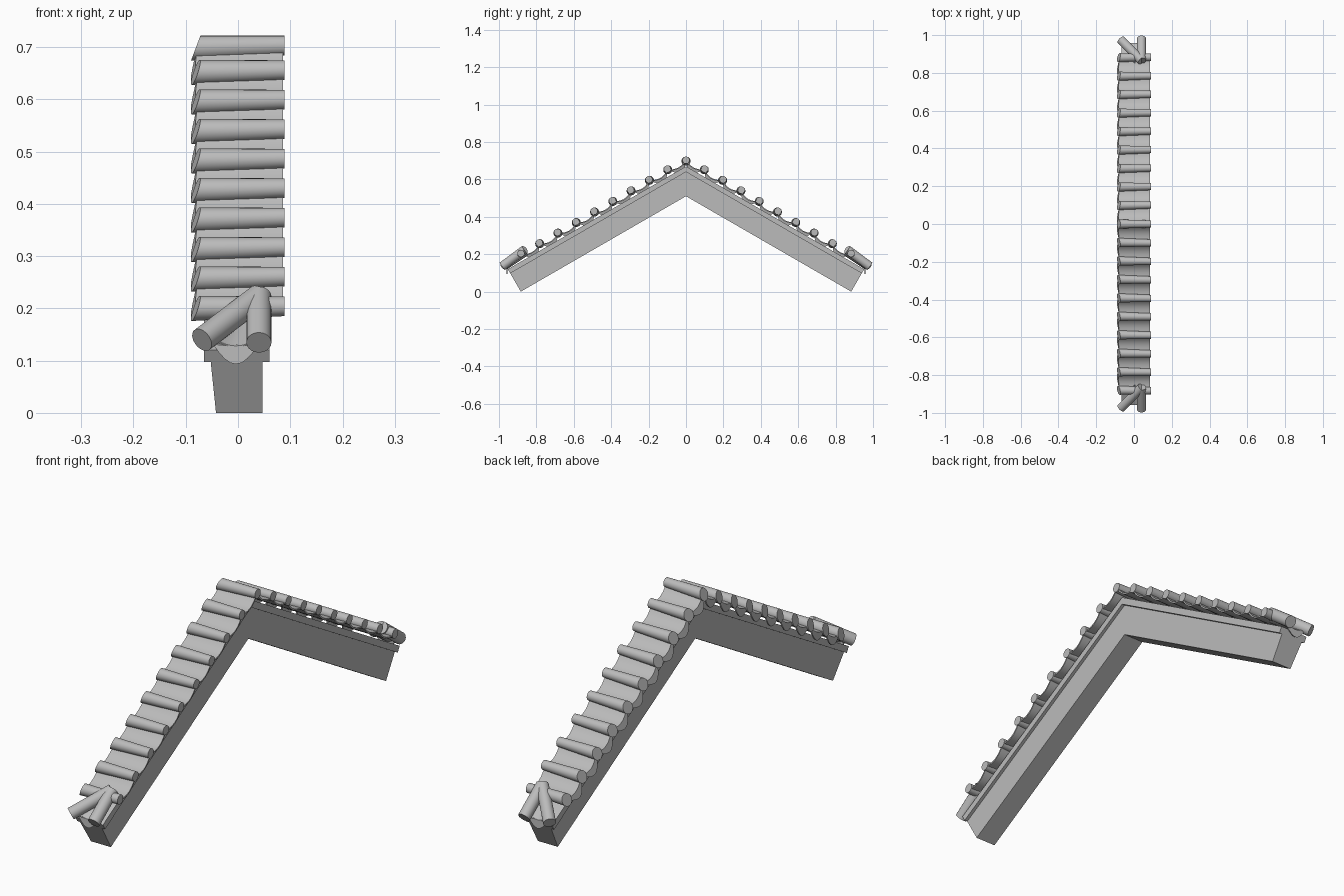
import bpy, bmesh, math
from mathutils import Vector

cube = bpy.data.objects.get("Cube")
if cube:
    bpy.data.objects.remove(cube, do_unlink=True)

C, S = math.cos(math.radians(30)), 0.5
RIDGE_Z = 0.708
PITCH = 0.0978 / C          # tile spacing along the slope
TILES = 9
R = 0.024                   # roll tile radius

grey = bpy.data.materials.new("clay grey")
grey.use_nodes = True
COLOUR = (0.5, 0.5, 0.5, 1)
grey.diffuse_color = COLOUR
grey.node_tree.nodes["Principled BSDF"].inputs["Base Color"].default_value = COLOUR


def slope(x, u, w):
    """x across, u down the slope, w out of the slope."""
    return Vector((x, u * C + w * S, RIDGE_Z - u * S + w * C))


def loft(name, rings, mirror=True):
    """Skin closed rings of points and cap both ends."""
    bm = bmesh.new()
    loops = [[bm.verts.new(p) for p in ring] for ring in rings]
    n = len(loops[0])
    for a, b in zip(loops, loops[1:]):
        for i in range(n):
            j = (i + 1) % n
            bm.faces.new((a[i], a[j], b[j], b[i]))
    bm.faces.new(loops[0])
    bm.faces.new(loops[-1])
    bmesh.ops.recalc_face_normals(bm, faces=bm.faces)
    mesh = bpy.data.meshes.new(name)
    bm.to_mesh(mesh)
    bm.free()
    mesh.materials.append(grey)
    ob = bpy.data.objects.new(name, mesh)
    bpy.context.collection.objects.link(ob)
    if mirror:
        m = ob.modifiers.new("other slope", "MIRROR")
        m.use_axis = (False, True, False)
        m.use_mirror_merge = False
    bpy.ops.object.select_all(action="DESELECT")
    ob.select_set(True)
    bpy.context.view_layer.objects.active = ob
    bpy.ops.object.shade_smooth_by_angle(angle=math.radians(35))
    return ob


def prism(name, profile, x0, x1, lean=0.0, lean_far=0.0):
    """Extrude a (u, w) profile across x; lean tilts the end faces with w."""
    return loft(name, [[slope(x0 + lean * w, u, w) for u, w in profile],
                       [slope(x1 + lean_far * w, u, w) for u, w in profile]])


def crescent(a, b, sag_top, sag_bottom, drop, n=10):
    """Closed outline between two hanging arcs from a to b."""
    def arc(sag, off):
        return [(a + (b - a) * i / n, off - sag * math.sin(math.pi * i / n))
                for i in range(n + 1)]
    return arc(sag_top, 0) + arc(sag_bottom, -drop)[::-1]


def circle(r, n=20):
    return [(r * math.cos(2 * math.pi * i / n), r * math.sin(2 * math.pi * i / n))
            for i in range(n)]


def roll_tile(name, place, mirror=True):
    """Tapered half-lap roll with a leaning face on the wide end."""
    narrow = 0.019
    wide_end = [place(-0.081 + 0.375 * w, u, w) for u, w in circle(R)]
    thin_end = [place(0.089, u, w + R - narrow) for u, w in circle(narrow)]
    return loft(name, [wide_end, thin_end], mirror)


def rod(name, a, b, r):
    """Round bar between two points."""
    q = (b - a).to_track_quat("Z", "Y")
    return loft(name, [[p + q @ Vector((x, y, 0)) for x, y in circle(r)] for p in (a, b)])


def bar(low, high, end):
    """Sloping bar profile, mitred on the ridge."""
    k = -S / C
    return [(k * low, low), (end, low), (end, high), (k * high, high)]


# Rafter wall and capping board
EAVE = 1.119
prism("gable_beam", bar(-0.1715, -0.059, EAVE), -0.0575, 0.047, lean=-0.09)
prism("capping_board", bar(-0.059, -0.033, EAVE), -0.065, 0.06)

# Ridge roll
roll_tile("ridge_roll", lambda x, u, w: Vector((x, u, 0.698 + w)), mirror=False)

# Roll tiles, pan tiles and drip faces down the slope
for i in range(TILES):
    u0, u1 = i * PITCH, (i + 1) * PITCH
    roll_tile("roll_tile_%d" % (i + 1),
              lambda x, u, w, c=u1: slope(x, c + u, w))
    prism("pan_tile_%d" % (i + 1), crescent(u0, u1, 0.018, 0.018, 0.006), -0.077, 0.086)
    prism("drip_face_%d" % (i + 1), crescent(u0, u1, 0.018, 0.046, 0.002),
          -0.076, -0.07, 0.3, 0.3)

# Forked corner rolls at each eave
fork = slope(0.04, 0.992, 0.012)
rod("straight_eave_roll", fork, slope(0.04, 1.138, -0.005), R)
rod("splayed_eave_roll", fork, slope(-0.069, 1.128, -0.005), R)

# Trough between the forked rolls, with its drip face
loft("eave_trough",
     [[slope(x, u, w - 0.005) for x, w in crescent(left, right, sag, sag, 0.006)]
      for left, right, u, sag in ((0.0, 0.045, 0.99, 0.012), (-0.058, 0.048, 1.12, 0.02))])
loft("eave_drip_face",
     [[slope(x, 1.115 + t - 0.6 * (w + 0.02), w - 0.005)
       for x, w in crescent(-0.058, 0.05, 0.018, 0.046, 0.002)] for t in (0, 0.006)])
